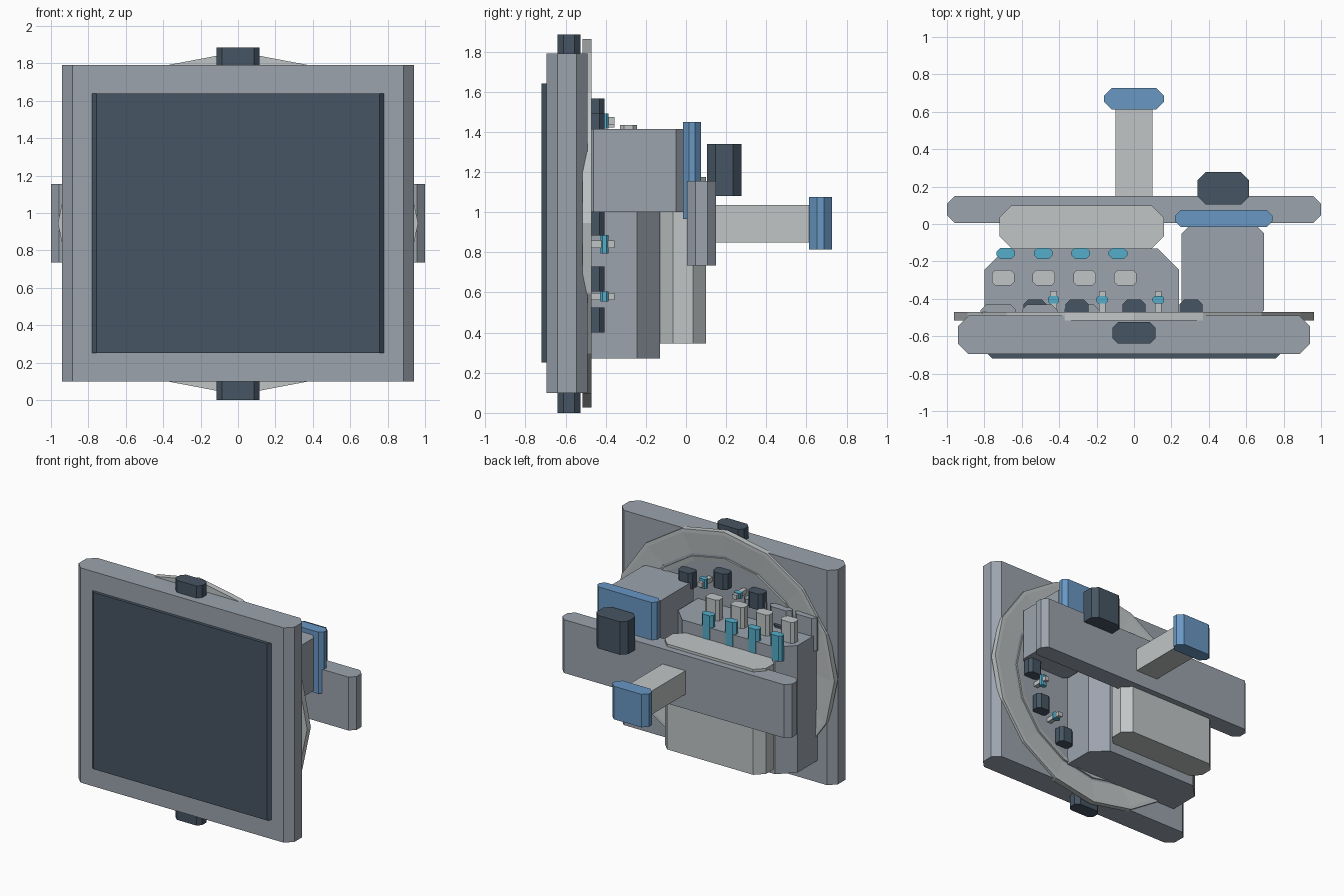
import bpy, bmesh, math

if "Cube" in bpy.data.objects:
    bpy.data.objects.remove(bpy.data.objects["Cube"])


def colour(name, r, g, b):
    m = bpy.data.materials.new(name)
    m.diffuse_color = (r, g, b, 1)
    m.use_nodes = True
    m.node_tree.nodes["Principled BSDF"].inputs["Base Color"].default_value = m.diffuse_color
    return m


GREY = colour("slate grey", 0.33, 0.37, 0.42)
DARK = colour("dark slate", 0.061, 0.091, 0.125)
PALE = colour("pale grey", 0.53, 0.56, 0.565)
BLUE = colour("mid blue", 0.138, 0.31, 0.55)
CYAN = colour("cyan", 0.09, 0.42, 0.59)


def finish(bm, name, mat):
    bmesh.ops.recalc_face_normals(bm, faces=bm.faces)
    me = bpy.data.meshes.new(name)
    bm.to_mesh(me)
    bm.free()
    me.materials.append(mat)
    ob = bpy.data.objects.new(name, me)
    bpy.context.collection.objects.link(ob)
    return ob


def block(name, mat, x, y, z, c=0.0):
    """Box given as (min, max) ranges, upright edges chamfered by c."""
    (x0, x1), (y0, y1), (z0, z1) = x, y, z
    if c:
        pts = [(x0 + c, y0), (x1 - c, y0), (x1, y0 + c), (x1, y1 - c),
               (x1 - c, y1), (x0 + c, y1), (x0, y1 - c), (x0, y0 + c)]
    else:
        pts = [(x0, y0), (x1, y0), (x1, y1), (x0, y1)]
    bm = bmesh.new()
    face = bm.faces.new([bm.verts.new((px, py, z0)) for px, py in pts])
    up = bmesh.ops.extrude_face_region(bm, geom=[face])["geom"]
    bmesh.ops.translate(bm, vec=(0, 0, z1 - z0),
                        verts=[v for v in up if isinstance(v, bmesh.types.BMVert)])
    return finish(bm, name, mat)


def around(cx, size):
    return (cx - size / 2, cx + size / 2)


MID = 0.945  # height of the panel centre


def ring(name, mat, profile, n=16):
    """Sweep a closed (scale, y) profile round an upright ellipse."""
    bm = bmesh.new()
    loops = []
    for i in range(n):
        a = 2 * math.pi * i / n
        loops.append([bm.verts.new((0.963 * s * math.sin(a), y, MID + 0.917 * s * math.cos(a)))
                      for s, y in profile])
    k = len(profile)
    for i in range(n):
        p, q = loops[i], loops[(i + 1) % n]
        for j in range(k):
            bm.faces.new((p[j], p[(j + 1) % k], q[(j + 1) % k], q[j]))
    return finish(bm, name, mat)


# front panel, screen and edge tabs
block("panel", GREY, (-0.94, 0.94), (-0.695, -0.49), (0.10, 1.79), 0.055)
block("screen", DARK, (-0.78, 0.78), (-0.72, -0.66), (0.25, 1.64), 0.024)
for name, z in (("top_tab", (1.77, 1.885)), ("bottom_tab", (0.0, 0.12))):
    block(name, DARK, (-0.115, 0.115), (-0.64, -0.525), z, 0.03)

# dished rings on the back of the panel
ring("outer_ring", PALE, [(1, -0.515), (1, -0.47), (0.97, -0.47), (0.79, -0.486), (0.79, -0.515)])
ring("inner_ring", PALE, [(0.77, -0.515), (0.77, -0.478), (0.73, -0.485), (0.73, -0.515)])

# circle of dark studs
for i in range(12):
    a = math.radians(30 * i)
    block("stud", DARK, around(0.61 * math.sin(a), 0.125), (-0.50, -0.405),
          around(MID + 0.558 * math.cos(a), 0.125), 0.025)

# small cyan nubs with pale stems
for x, z, w, h in ((0.13, 1.455, 0.06, 0.075), (-0.17, 1.44, 0.06, 0.045),
                   (-0.43, 1.32, 0.06, 0.045), (0.55, 0.84, 0.05, 0.09),
                   (0.42, 0.58, 0.06, 0.05)):
    block("nub", CYAN, around(x, w), (-0.425, -0.385), around(z, h), 0.01)
    block("nub_stem", PALE, around(x, 0.036), (-0.50, -0.357), around(z, 0.036))

# lower body and the pale pack behind it
block("body", GREY, (-0.80, 0.24), (-0.62, -0.13), (0.27, 1.27), 0.115)
block("rear_pack", PALE, (-0.72, 0.16), (-0.13, 0.10), (0.345, 1.175), 0.065)

# low grey blocks along the panel
for x in (-0.725, -0.505, -0.28):
    block("back_block", GREY, around(x, 0.19), (-0.50, -0.43), (1.15, 1.41), 0.03)

# pegs on top of the body
for i in range(4):
    block("pale_peg", PALE, around(-0.70 + 0.218 * i, 0.12), (-0.33, -0.245), (1.24, 1.435), 0.02)
    block("cyan_peg", CYAN, around(-0.685 + 0.2 * i, 0.10), (-0.187, -0.13 + 0.003), (1.165, 1.365), 0.02)

# upper box with blue cap plate
block("upper_box", GREY, (0.255, 0.695), (-0.50, -0.01), (1.0, 1.415), 0.04)
block("cap_plate", BLUE, (0.22, 0.74), (-0.015, 0.075), (0.965, 1.45), 0.03)

# cross bar, rear arm and dark rear box
block("cross_bar", GREY, (-1.0, 1.0), (0.005, 0.15), (0.735, 1.155), 0.042)
block("rear_arm", PALE, (-0.10, 0.10), (0.13, 0.63), (0.85, 1.035))
block("arm_end", BLUE, (-0.16, 0.16), (0.613, 0.727), (0.815, 1.075), 0.04)
block("rear_box", DARK, (0.34, 0.615), (0.105, 0.277), (1.08, 1.34), 0.042)
